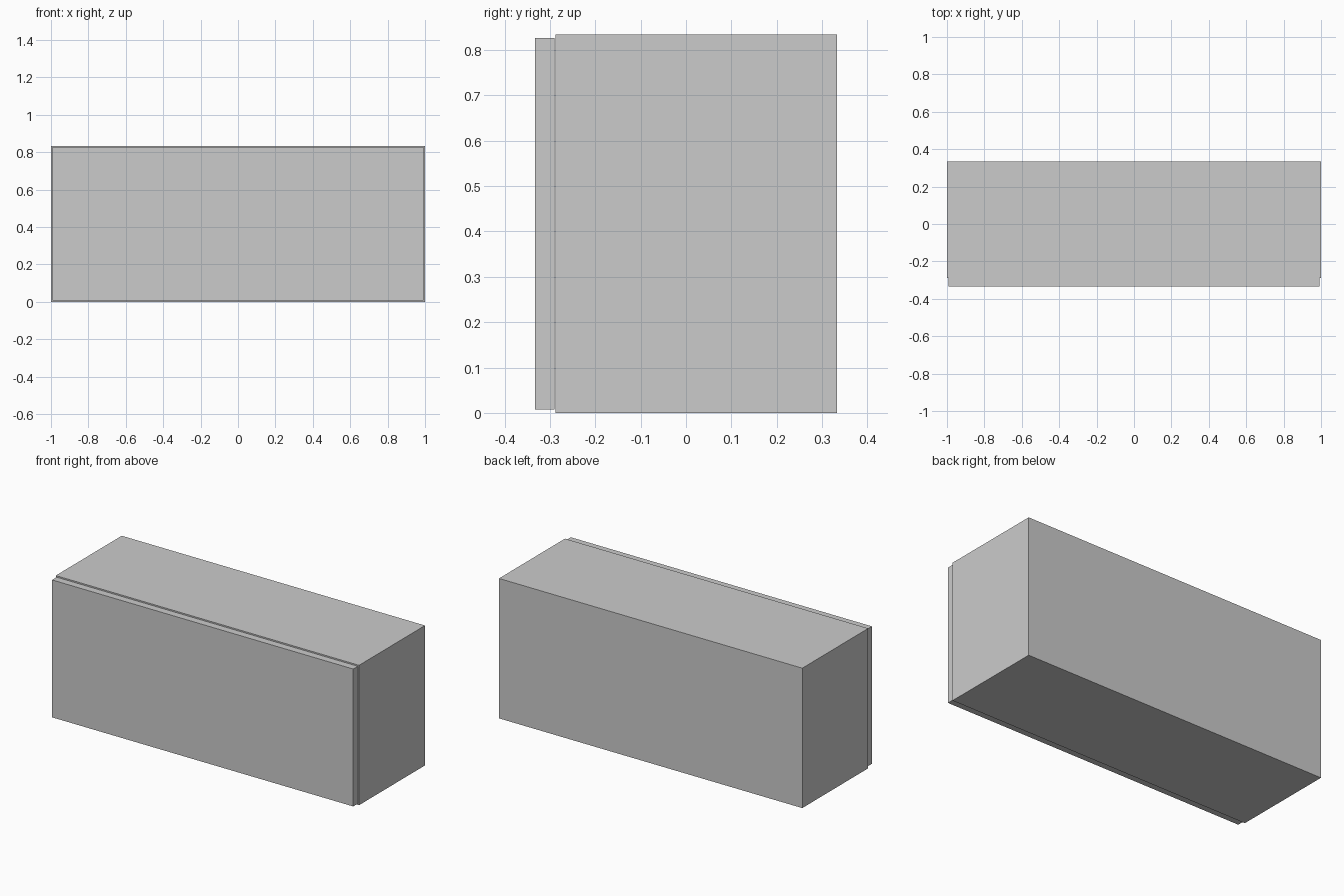
import bpy

if "Cube" in bpy.data.objects:
    bpy.data.objects.remove(bpy.data.objects["Cube"])


def panel(name, x, y, z):
    """Box panel spanning the given (min, max) ranges."""
    spans = (x, y, z)
    bpy.ops.mesh.primitive_cube_add(size=1)
    ob = bpy.context.object
    ob.name = name
    size = [b - a for a, b in spans]
    mid = [(a + b) / 2 for a, b in spans]
    for v in ob.data.vertices:
        v.co = [v.co[i] * size[i] + mid[i] for i in range(3)]
    return ob


T = 0.04              # board thickness
W = 1.0               # half width
FRONT, BACK = -0.288, 0.333
H = 0.834
inner = (-W + T, W - T)

# carcass sides
panel("left_side", (-W, -W + T), (FRONT, BACK), (0, H))
panel("right_side", (W - T, W), (FRONT, BACK), (0, H))

# back board between the sides, with top and bottom boards butting against it
panel("back_board", inner, (BACK - T, BACK), (0, H))
panel("bottom_board", inner, (FRONT, BACK - T), (0, T))
panel("top_board", inner, (FRONT, BACK - T), (H - T, H))

# flap door, slightly smaller than the carcass
panel("door", (-0.993, 0.993), (-0.333, FRONT - 0.002), (0.008, H - 0.007))
